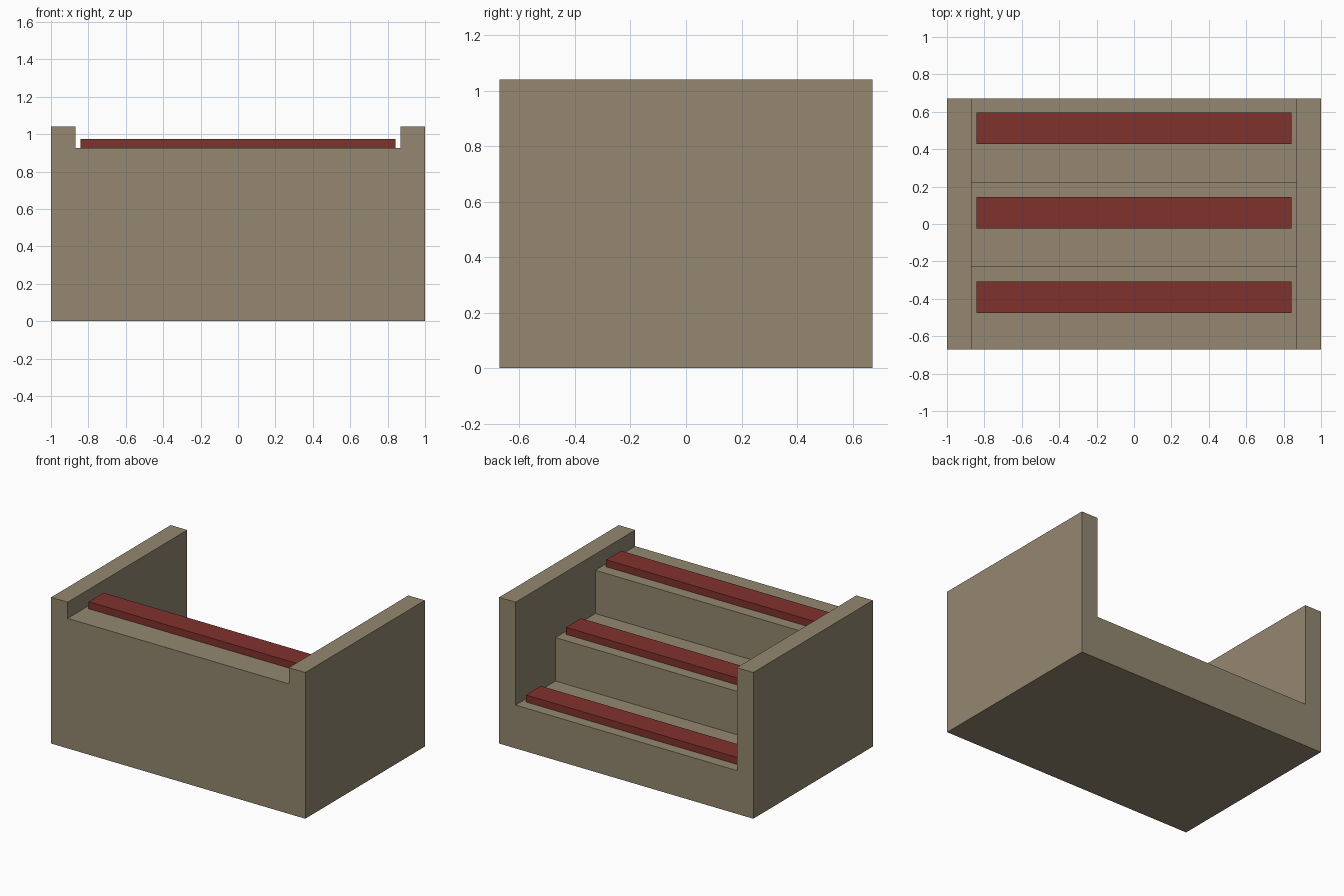
import bpy, bmesh
from mathutils import Matrix, Vector

if "Cube" in bpy.data.objects:
    bpy.data.objects.remove(bpy.data.objects["Cube"])

HALF_Y, HEIGHT, INNER_X = 0.672, 1.04, 0.87
STEP_Z = [0.925, 0.617, 0.308]          # front to back
TREAD = 2 * HALF_Y / 3


def material(name, rgb):
    m = bpy.data.materials.new(name)
    m.diffuse_color = (*rgb, 1)
    m.use_nodes = True
    m.node_tree.nodes["Principled BSDF"].inputs["Base Color"].default_value = m.diffuse_color
    return m


def add_object(name, bm, mat=None):
    bmesh.ops.recalc_face_normals(bm, faces=bm.faces)
    me = bpy.data.meshes.new(name)
    bm.to_mesh(me)
    bm.free()
    if mat:
        me.materials.append(mat)
    ob = bpy.data.objects.new(name, me)
    bpy.context.collection.objects.link(ob)
    return ob


def box(name, lo, hi, mat):
    lo, hi = Vector(lo), Vector(hi)
    bm = bmesh.new()
    bmesh.ops.create_cube(bm, size=1, matrix=Matrix.Translation((lo + hi) / 2)
                          @ Matrix.Diagonal((*(hi - lo), 1)))
    return add_object(name, bm, mat)


tan = material("tan stone", (0.292, 0.242, 0.162))
red = material("dark red", (0.216, 0.032, 0.026))

# Solid body with the two side walls
body = box("stair_body", (-1, -HALF_Y, 0), (1, HALF_Y, HEIGHT), tan)

# Stepped cutter that leaves three treads, rising towards the front
profile = [(-1, 1.5)]
y = -1
for i, z in enumerate(STEP_Z):
    end = -HALF_Y + (i + 1) * TREAD if i < 2 else 1
    profile += [(y, z), (end, z)]
    y = end
profile.append((1, 1.5))
bm = bmesh.new()
face = bm.faces.new([bm.verts.new((-INNER_X, py, pz)) for py, pz in profile])
ext = bmesh.ops.extrude_face_region(bm, geom=[face])
bmesh.ops.translate(bm, vec=(2 * INNER_X, 0, 0),
                    verts=[v for v in ext["geom"] if isinstance(v, bmesh.types.BMVert)])
cutter = add_object("step_cutter", bm, tan)
cutter.hide_render = True

mod = body.modifiers.new("steps", "BOOLEAN")
mod.operation, mod.solver, mod.object = "DIFFERENCE", "EXACT", cutter
bpy.context.view_layer.objects.active = body
bpy.ops.object.modifier_apply(modifier=mod.name)
bpy.data.objects.remove(cutter)

# Red strip on each tread
for i, z in enumerate(STEP_Z):
    y0 = -0.475 + i * 0.451
    box(f"tread_strip_{i + 1}", (-0.843, y0, z), (0.843, y0 + 0.168, z + 0.05), red)
